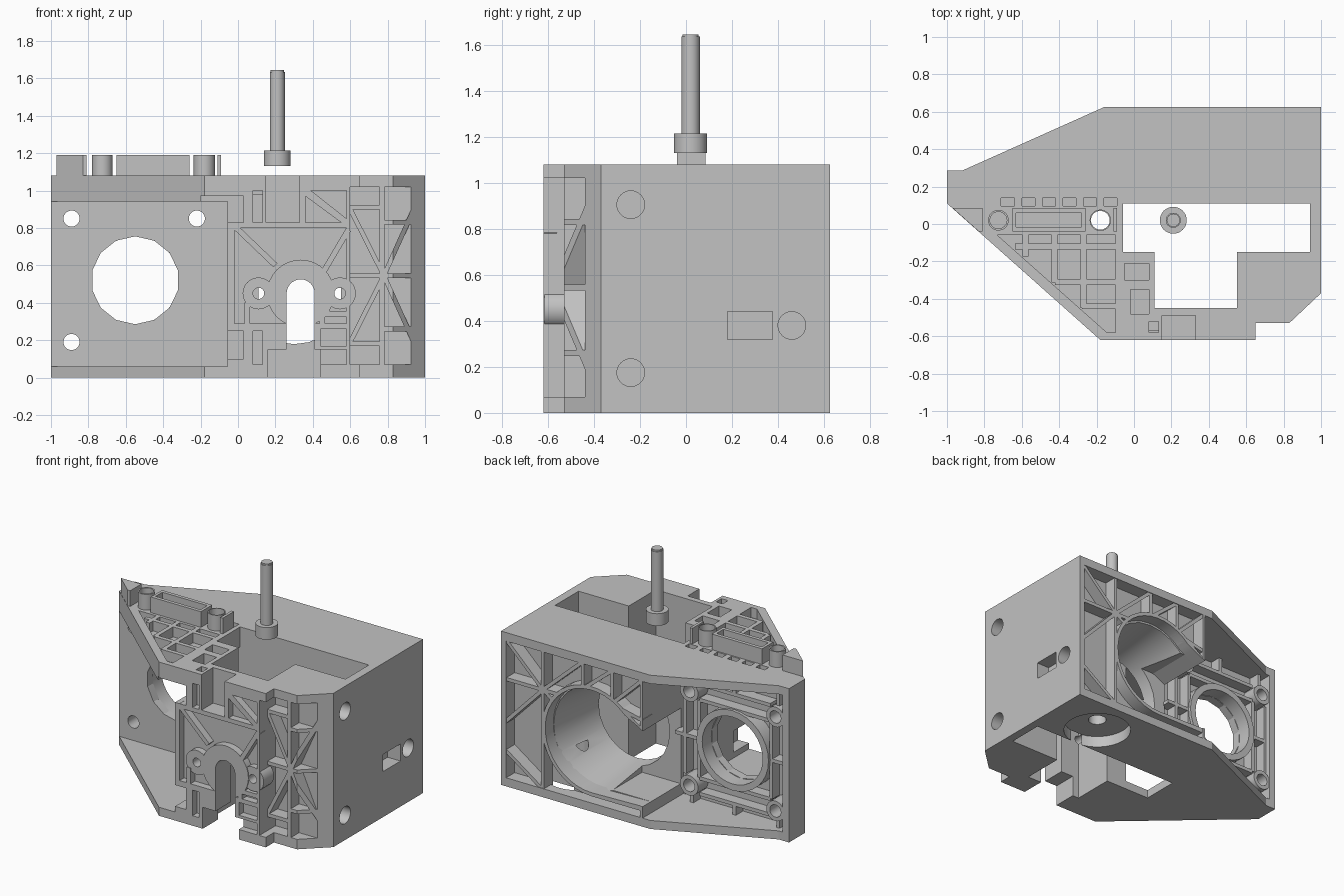
import bpy, bmesh, math
from mathutils import Vector, Matrix

old = bpy.data.objects.get("Cube")
if old:
    bpy.data.objects.remove(old)

grey = bpy.data.materials.new("plain grey")
grey.use_nodes = True
grey.diffuse_color = (0.54, 0.54, 0.54, 1)
grey.node_tree.nodes["Principled BSDF"].inputs["Base Color"].default_value = grey.diffuse_color

PLACE = {
    "x": lambda u, v, d: Vector((d, u, v)),
    "y": lambda u, v, d: Vector((u, d, v)),
    "z": lambda u, v, d: Vector((u, v, d)),
}


def finish(name, bm):
    bmesh.ops.recalc_face_normals(bm, faces=bm.faces)
    mesh = bpy.data.meshes.new(name)
    bm.to_mesh(mesh)
    bm.free()
    mesh.materials.append(grey)
    obj = bpy.data.objects.new(name, mesh)
    bpy.context.collection.objects.link(obj)
    return obj


def prism(name, pts, axis, lo, hi):
    """Extrude a flat outline along an axis."""
    bm = bmesh.new()
    face = bm.faces.new([bm.verts.new(PLACE[axis](u, v, lo)) for u, v in pts])
    ext = bmesh.ops.extrude_face_region(bm, geom=[face])["geom"]
    step = PLACE[axis](0, 0, hi - lo)
    bmesh.ops.translate(bm, verts=[g for g in ext if isinstance(g, bmesh.types.BMVert)], vec=step)
    return finish(name, bm)


def rect(a, b, c, d):
    return [(a, c), (b, c), (b, d), (a, d)]


def circle(u, v, r, n=32, start=0.0, sweep=math.tau):
    count = n if sweep == math.tau else n + 1
    return [(u + r * math.cos(start + sweep * i / n), v + r * math.sin(start + sweep * i / n))
            for i in range(count)]


def strip(p, q, w):
    """Outline of a straight rib between two points."""
    p, q = Vector(p), Vector(q)
    along = (q - p).normalized()
    side = Vector((-along.y, along.x)) * w / 2
    return [tuple(c) for c in (p + side, p - side, q - side, q + side)]


def combine(obj, tool, mode="DIFFERENCE", keep=False):
    mod = obj.modifiers.new("cut", "BOOLEAN")
    mod.operation, mod.solver, mod.object = mode, "EXACT", tool
    bpy.context.view_layer.objects.active = obj
    bpy.ops.object.modifier_apply(modifier=mod.name)
    if not keep:
        bpy.data.objects.remove(tool)


def cut(obj, pts, axis, lo, hi):
    combine(obj, prism("cutter", pts, axis, lo, hi))


def ring(name, u, v, outer, inner, axis, lo, hi):
    obj = prism(name, circle(u, v, outer), axis, lo, hi)
    cut(obj, circle(u, v, inner), axis, lo - 1, hi + 1)
    return obj


# Housing block
outline = [(-1, .285), (-.92, .285), (-.16, .625), (1, .625), (1, -.37), (.83, -.53),
           (.65, -.53), (.65, -.62), (-.18, -.62), (-1, .11)]
H = 1.08
body = prism("housing", outline, "z", 0, H)
limit = prism("outline_limit", outline, "z", 0, H)

# Motor bay at the front and the shaft through the middle
cut(body, rect(-2, -.055, -2, .11), "z", .06, .94)
cut(body, rect(-.06, .94, -.15, .11), "z", -1, 2)
cut(body, rect(.11, .55, -.45, -.14), "z", -1, 2)
cut(body, rect(-.245, -.05, -.15, .11), "z", -1, .1)

# Rear hollows: motor plate, ribbed field and tapered gear chamber
cut(body, rect(-.95, -.1, .06, 1.02), "y", .17, 1)
cut(body, rect(-.08, .96, .06, 1.02), "y", .53, 1)
bm = bmesh.new()
bmesh.ops.create_cone(bm, cap_ends=True, segments=24, radius1=.3, radius2=.36, depth=.45,
                      matrix=Matrix.Translation((.3, .325, .48)) @ Matrix.Rotation(-math.pi / 2, 4, "X"))
combine(body, finish("chamber_cutter", bm))
cut(body, [(.2, .14), (.2, .72), (0, .72), (-.12, .66), (-.12, .14)], "y", .2, 1)
chamber = circle(.3, .49, .36, 24, -math.pi / 2, math.pi * 1.25)
chamber += [(0, .72), (-.12, .66), (-.12, .14)]

# Motor plate holes
motor_x, motor_z = (-.89, -.22), (.19, .85)
cut(body, circle(-.55, .52, .235, 14, math.pi / 14), "y", 0, 1)
for x in motor_x:
    for z in motor_z:
        if (x, z) != (-.22, .19):
            cut(body, circle(x, z, .043), "y", 0, 1)

# Holes in the side wall
for y, z in [(-.24, .175), (-.24, .905), (.46, .38)]:
    cut(body, circle(y, z, .06), "x", .8, 2)
cut(body, rect(.18, .375, .32, .44), "x", .9, 2)

# Round recess in the underside
cut(body, circle(.6, .33, .225), "z", -1, .08)
cut(body, circle(.6, .33, .06), "z", 0, .3)

# Front slot with an arched top and a recess at its foot
cut(body, circle(.335, .45, .075), "y", -1, -.4)
cut(body, rect(.26, .41, -1, .45), "y", -1, -.4)
cut(body, rect(.16, .44, -1, .15), "y", -1, -.4)

# Shallow pockets in the front face
pockets = [
    rect(.08, .13, .83, 1), rect(.08, .13, .07, .25), rect(-.02, .58, .29, .8),
    [(.36, .97), (.36, .83), (.55, .83)], [(.39, 1), (.58, 1), (.58, .85)],
    rect(.44, .58, .07, .15), rect(.44, .58, .17, .26),
]
for p in pockets:
    cut(body, p, "y", -1, -.57)
for lo, hi in [(.83, .97), (.1, .25)]:
    cut(body, rect(-.2, .03, lo, hi), "y", -1, -.45)
for x in (.11, .545):
    cut(body, circle(x, .45, .03), "y", -1, -.3)

# Notches and pockets seen on the top
cut(body, rect(.15, .33, -1, -.49), "z", .83, 2)
for p in [rect(-.05, .08, -.3, -.21), rect(-.02, .08, -.48, -.35), rect(.08, .13, -.58, -.52)]:
    cut(body, p, "z", .98, 2)
cut(body, [(-.1, -.06), (-.73, -.06), (-.145, -.58), (-.1, -.58)], "z", 1.01, 2)
for i in range(6):
    x = -.71 + i * .11
    cut(body, rect(x, x + .07, .095, .14), "z", 1.02, 2)

# Recessed corner field on the front
cut(body, rect(.6, .935, .07, 1.02), "y", -1, -.44)


def ribs(name, lines, lo, hi, width=.025):
    made = []
    for i, (p, q) in enumerate(lines):
        rib = prism(f"{name}_{i + 1}", strip(p, q, width), "y", lo, hi)
        combine(rib, limit, "INTERSECT", keep=True)
        made.append(rib)
    return made


mid = (.78, .545)
star = [(mid, (x, z)) for x in (.6, .94) for z in (.19, .9)]
star += [((.6, mid[1]), (.94, mid[1])), ((.77, .07), (.77, 1.02))]
star += [((.6, z), (.77, z)) for z in (.18, .91)]
star += [((.77, z), (.94, z)) for z in (.26, .83)]
ribs("front_rib", star, -.53, -.43)

# Rear ribs, trimmed where they meet the gear chamber
hub = (.68, .75)
rear = [(hub, p) for p in [(.97, 1.03), (.68, 1.03), (.37, 1.03), (.97, .75), (.4, .75),
                           (.97, .45), (.68, .05), (.45, .6)]]
rear += [((.37, 1.03), (.37, .8)), ((.37, .84), (.14, 1.03)), ((.14, 1.03), (.14, .75)),
         ((.14, .8), (-.1, 1.03)), ((.97, .25), (.68, .05)), ((.4, .85), (-.1, .74))]
for rib in ribs("rear_rib", rear, .52, .62):
    cut(rib, chamber, "y", 0, 1)
rim_pts = circle(.3, .49, .385, 24, -math.pi / 2, math.pi * 1.25)
rim_pts += [(0, .75), (-.1, .68), (-.1, .105)]
rim = prism("chamber_rim", rim_pts, "y", .5, .62)
cut(rim, chamber, "y", 0, 1)
combine(rim, limit, "INTERSECT", keep=True)

# Rear of the motor plate: collar, bosses and ribs
ring("motor_collar", -.55, .52, .28, .235, "y", .16, .27)
for x in motor_x:
    for z in motor_z:
        ring("motor_boss", x, z, .07, .043, "y", .16, .28)
lines = []
for off in (-.055, .055):
    lines += [((-.83, z + off), (-.28, z + off)) for z in motor_z]
    lines += [((x + off, .25), (x + off, .79)) for x in motor_x]
for x in (-.89, -.55, -.22):
    lines += [((x, .05), (x, .13)), ((x, .91), (x, 1.03))]
lines += [((-.96, .52), (-.82, .52)), ((-.28, .52), (-.09, .52))]
ribs("motor_rib", lines, .16, .25)

# Rings and ribs around the front slot
bosses = [ring("slot_ear", x, .45, .085, .03, "y", -.615, -.5) for x in (.11, .545)]
bosses.append(prism("slot_collar", circle(.335, .45, .18), "y", -.62, -.5))
bosses += ribs("slot_rib", [((-.03, .82), (.2, .6)), ((.59, .79), (.46, .57)), ((.05, .28), (.05, .4)),
                            ((.45, .28), (.45, .36)), ((.6, .34), (.45, .34))], -.62, -.56, .03)
for obj in bosses:
    cut(obj, circle(.335, .45, .075), "y", -1, 1)
    cut(obj, rect(.26, .41, -1, .45), "y", -1, 1)

# Grid of ribs on the top corner
for x in (-.58, -.425, -.27):
    prism("top_rib", rect(x - .015, x + .015, .2 - .89 * (x + 1), -.05), "z", 1, H)
for y in (-.12, -.31, -.44):
    prism("top_rib", rect(-.94 + (.15 - y) / .89, -.09, y - .015, y + .015), "z", 1, H)

# Raised rail on the top
TOP = 1.19
rail = prism("rail_box", rect(-.65, -.26, -.04, .085), "z", 1.05, TOP)
cut(rail, rect(-.63, -.28, -.015, .06), "z", 1.1, 2)
ring("rail_boss_left", -.18, .02, .057, .05, "z", 1.05, TOP)
cut(body, circle(-.18, .02, .05), "z", .9, 2)
ring("rail_boss_right", -.725, .02, .055, .045, "z", 1.05, TOP)
prism("rail_post", rect(-.11, -.09, -.04, .085), "z", 1.05, TOP)
prism("rail_wedge", [(-.97, .085), (-.81, .085), (-.81, -.04), (-.83, -.04)], "z", 1.05, TOP)

# Loose screw above the shaft
prism("screw_head", circle(.21, .02, .072), "z", 1.13, 1.215)
prism("screw_shaft", circle(.21, .02, .04), "z", 1.2, 1.635)
prism("screw_tip", circle(.21, .02, .035), "z", 1.62, 1.645)

bpy.data.objects.remove(limit)
bpy.ops.object.select_all(action="DESELECT")
for obj in bpy.context.collection.objects:
    if obj.type == "MESH" and obj.data.materials and obj.data.materials[0] == grey:
        obj.select_set(True)
        bpy.context.view_layer.objects.active = obj
bpy.ops.object.shade_smooth_by_angle(angle=math.radians(20))
